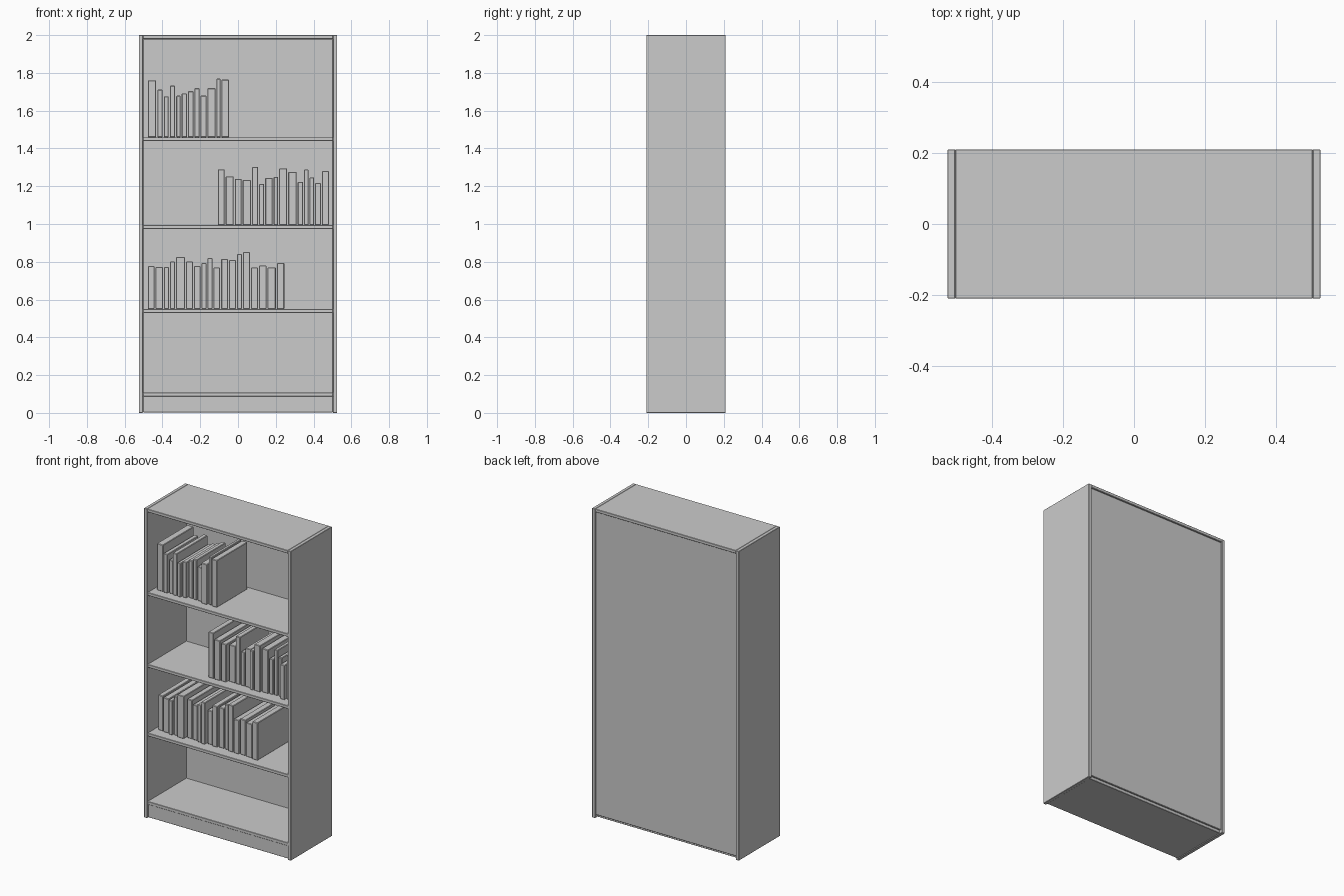
import bpy, random

if "Cube" in bpy.data.objects:
    bpy.data.objects.remove(bpy.data.objects["Cube"])

random.seed(4)


def box(name, x0, x1, y0, y1, z0, z1, bevel=0.002):
    bpy.ops.mesh.primitive_cube_add(
        size=1, location=((x0 + x1) / 2, (y0 + y1) / 2, (z0 + z1) / 2))
    ob = bpy.context.object
    ob.name = name
    ob.scale = (x1 - x0, y1 - y0, z1 - z0)
    bpy.ops.object.transform_apply(location=False, rotation=False, scale=True)
    mod = ob.modifiers.new("edge_round", 'BEVEL')
    mod.width = bevel
    mod.segments = 1
    return ob


W, D, H, T = 0.525, 0.21, 2.0, 0.022
IN = W - T

# Carcass
box("side_panel_left", -W, -IN, -D, D, 0, H)
box("side_panel_right", IN, W, -D, D, 0, H)
box("top_panel", -IN, IN, -D, D, H - 0.02, H)
box("back_panel", -IN, IN, 0.19, 0.202, 0.02, H - 0.02)
box("plinth", -IN, IN, -0.2, 0.19, 0.003, 0.088)

# Shelves, by top height
SHELVES = {"bottom": 0.108, "lower": 0.55, "middle": 0.994, "upper": 1.459}
for label, z in SHELVES.items():
    box(label + "_shelf", -IN, IN, -0.206, 0.19, z - 0.02, z)

# Book rows: shelf, starting x, spacings (mm), heights (mm)
ROWS = [
    ("upper", -0.477,
     [50, 34, 32, 34, 29, 34, 34, 32, 37, 48, 26, 45],
     [302, 252, 217, 273, 220, 231, 244, 260, 220, 260, 310, 305]),
    ("middle", -0.107,
     [42, 48, 42, 50, 37, 32, 45, 29, 48, 50, 34, 29, 29, 37, 42],
     [295, 258, 245, 239, 308, 218, 250, 255, 300, 282, 229, 295, 253, 223, 287]),
    ("lower", -0.477,
     [40, 45, 32, 32, 53, 42, 40, 32, 32, 40, 42, 42, 32, 42, 42, 45, 50, 45],
     [227, 222, 222, 251, 275, 251, 227, 243, 270, 219, 264, 259, 291, 301,
      219, 230, 219, 243]),
]
for label, x, pitches, heights in ROWS:
    z = SHELVES[label]
    for i, (p, h) in enumerate(zip(pitches, heights)):
        front = random.uniform(-0.155, -0.125)
        box(f"book_{label}_{i + 1}", x, x + p / 1000 - 0.006,
            front, 0.165, z, z + h / 1000, 0.003)
        x += p / 1000
